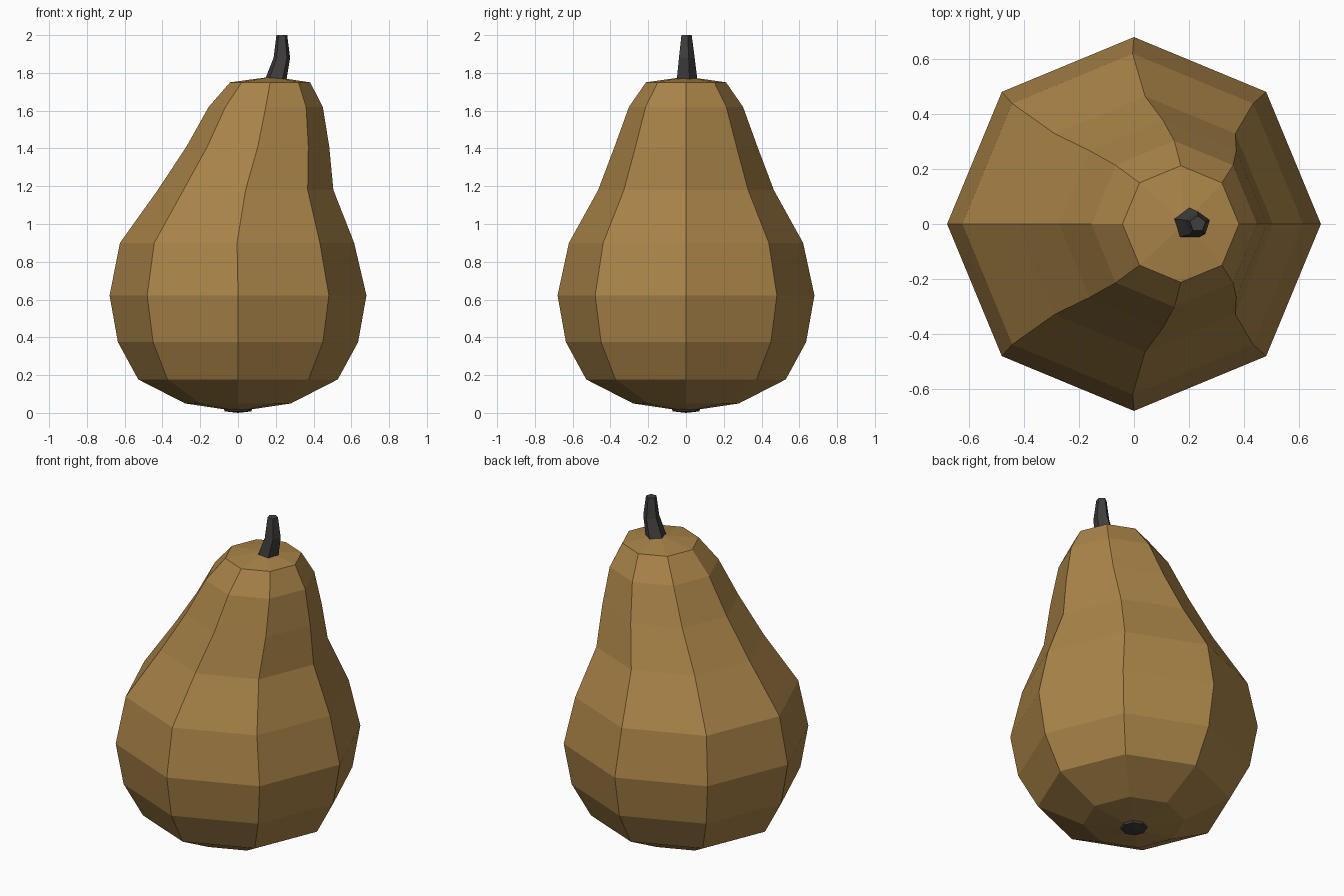
import bpy, bmesh, math

if "Cube" in bpy.data.objects:
    bpy.data.objects.remove(bpy.data.objects["Cube"])


def material(name, rgb):
    m = bpy.data.materials.new(name)
    m.diffuse_color = (*rgb, 1)
    m.use_nodes = True
    m.node_tree.nodes["Principled BSDF"].inputs["Base Color"].default_value = m.diffuse_color
    return m


skin = material("ochre skin", (0.40, 0.23, 0.065))
bark = material("dark stem", (0.052, 0.049, 0.047))


def loft(name, rings, sides, mat, start=0.0, bottom=None, top=None):
    """Stack flat-shaded rings given as (centre x, z, radius), closed by poles or flat caps."""
    bm = bmesh.new()
    loops = []
    for cx, z, r in rings:
        angles = [start + math.tau * i / sides for i in range(sides)]
        loops.append([bm.verts.new((cx + r * math.cos(a), r * math.sin(a), z)) for a in angles])
    for a, b in zip(loops, loops[1:]):
        for i in range(sides):
            j = (i + 1) % sides
            bm.faces.new((a[i], a[j], b[j], b[i]))
    for loop, pole in ((loops[0], bottom), (loops[-1], top)):
        if pole:
            p = bm.verts.new((pole[0], 0, pole[1]))
            for i in range(sides):
                bm.faces.new((loop[i], loop[(i + 1) % sides], p))
        else:
            bm.faces.new(loop)
    bmesh.ops.recalc_face_normals(bm, faces=bm.faces)
    me = bpy.data.meshes.new(name)
    bm.to_mesh(me)
    bm.free()
    me.materials.append(mat)
    ob = bpy.data.objects.new(name, me)
    bpy.context.collection.objects.link(ob)
    return ob


# Fruit body: round base leaning to +x towards the neck
loft("pear_body", [
    (0, 0.05, 0.28), (0, 0.177, 0.528), (0, 0.375, 0.636), (0, 0.622, 0.68),
    (-0.005, 0.90, 0.62), (0.04, 1.18, 0.465), (0.105, 1.41, 0.378),
    (0.147, 1.62, 0.302), (0.17, 1.75, 0.212),
], 8, skin, bottom=(0, 0.008), top=(0.18, 1.78))

# Bent five-sided stem
loft("stem", [(0.20, 1.765, 0.06), (0.232, 1.88, 0.046), (0.232, 2.0, 0.03)],
     5, bark, start=math.pi / 2)

# Dark blossom end underneath
loft("blossom_end", [(0, 0.022, 0.075), (0, 0.008, 0.07)], 8, bark, top=(0, 0.0))
